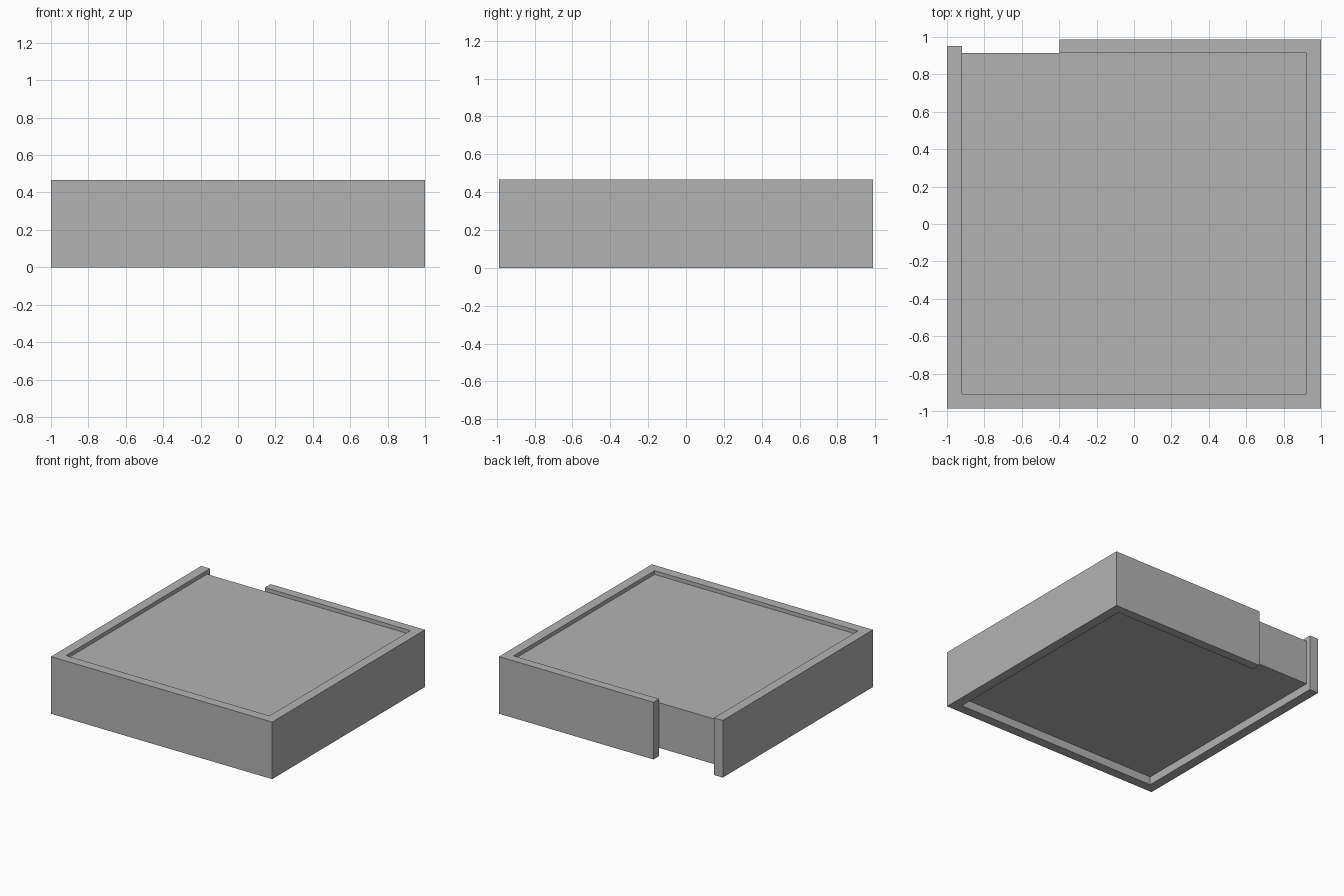
import bpy
import bmesh

if "Cube" in bpy.data.objects:
    bpy.data.objects.remove(bpy.data.objects["Cube"])

# Single flat colour
grey = bpy.data.materials.new("plain_grey")
grey.use_nodes = True
colour = (0.45, 0.45, 0.45, 1)
grey.diffuse_color = colour
grey.node_tree.nodes["Principled BSDF"].inputs["Base Color"].default_value = colour


def extrude_outline(name, outline, bottom, top):
    """Extrude a flat outline upward into a solid part."""
    bm = bmesh.new()
    face = bm.faces.new([bm.verts.new((x, y, bottom)) for x, y in outline])
    result = bmesh.ops.extrude_face_region(bm, geom=[face])
    raised = [v for v in result["geom"] if isinstance(v, bmesh.types.BMVert)]
    bmesh.ops.translate(bm, verts=raised, vec=(0, 0, top - bottom))
    bmesh.ops.recalc_face_normals(bm, faces=bm.faces)
    mesh = bpy.data.meshes.new(name)
    bm.to_mesh(mesh)
    bm.free()
    mesh.materials.append(grey)
    part = bpy.data.objects.new(name, mesh)
    bpy.context.collection.objects.link(part)
    return part


side, inner_side = 1.0, 0.92
front, inner_front = -0.987, -0.908
back, inner_back = 0.987, 0.914
stub_end, gap_edge = 0.953, -0.397
height = 0.467

# Border walls, open at the back right corner
extrude_outline("border_frame", [
    (-side, stub_end), (-side, front), (side, front), (side, back),
    (gap_edge, back), (gap_edge, inner_back), (inner_side, inner_back),
    (inner_side, inner_front), (-inner_side, inner_front),
    (-inner_side, stub_end),
], 0, height)

# Inner slab, recessed above and below
extrude_outline("inner_slab", [
    (-inner_side, inner_front), (inner_side, inner_front),
    (inner_side, inner_back), (-inner_side, inner_back),
], 0.067, 0.436)
